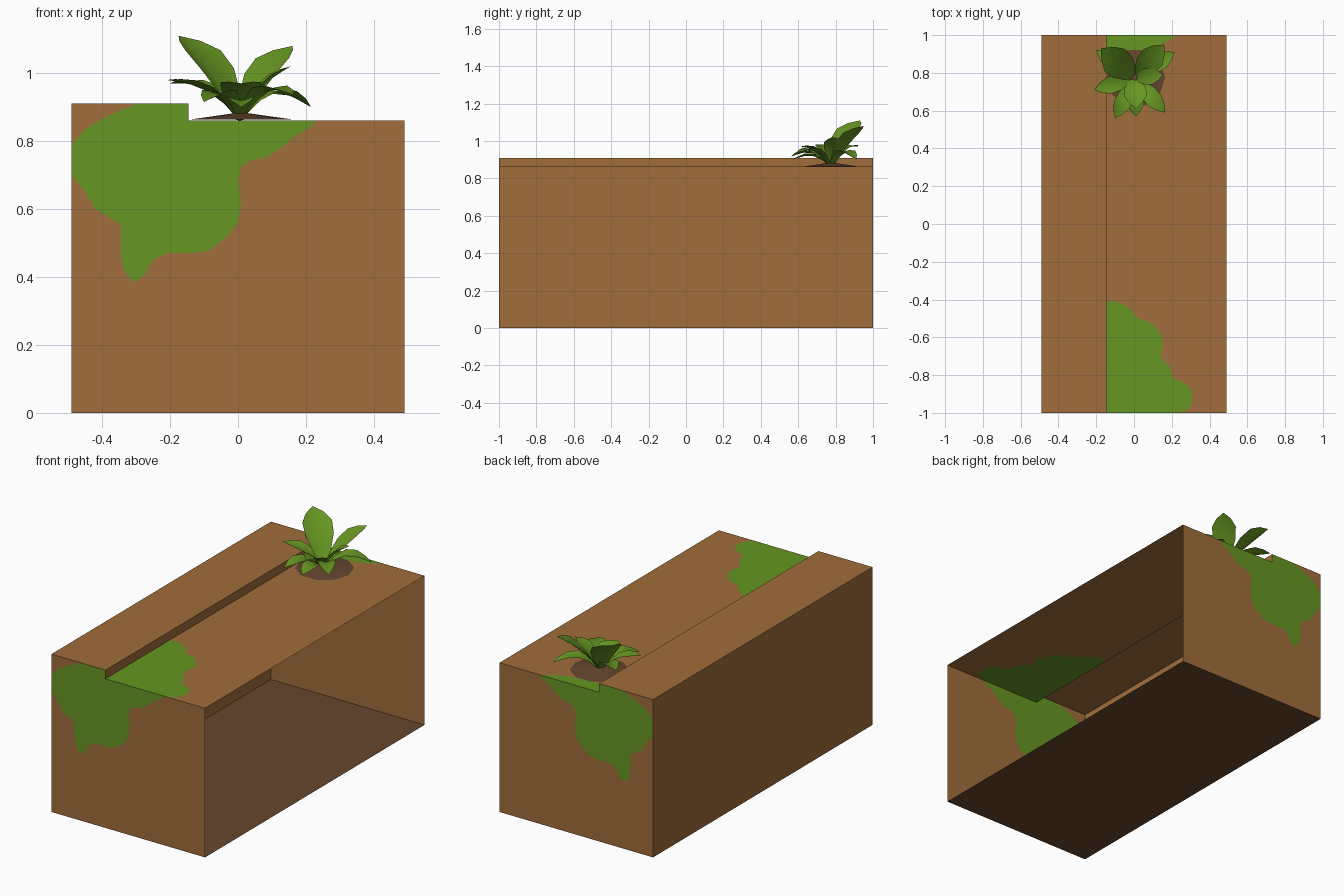
import bpy, bmesh, math
from mathutils import Vector

if "Cube" in bpy.data.objects:
    bpy.data.objects.remove(bpy.data.objects["Cube"])


def material(name, rgb):
    m = bpy.data.materials.new(name)
    m.diffuse_color = (*rgb, 1)
    m.use_nodes = True
    m.node_tree.nodes["Principled BSDF"].inputs["Base Color"].default_value = m.diffuse_color
    return m


EARTH = material("earth brown", (0.352, 0.153, 0.044))
SOIL = material("dark soil", (0.130, 0.062, 0.027))
GREEN = material("leaf green", (0.133, 0.305, 0.016))


def make_object(name, bm, mats):
    me = bpy.data.meshes.new(name)
    bm.to_mesh(me)
    bm.free()
    for m in mats:
        me.materials.append(m)
    ob = bpy.data.objects.new(name, me)
    bpy.context.collection.objects.link(ob)
    return ob


def add_face(bm, pts, mat=0, centre=Vector((-0.3, 0, 0.45))):
    """Flat polygon turned to face away from the block centre."""
    f = bm.faces.new([bm.verts.new(p) for p in pts])
    f.normal_update()
    if f.normal.dot(f.calc_center_median() - centre) < 0:
        f.normal_flip()
    f.material_index = mat


X, STEP, LOW, HIGH = 0.49, -0.145, 0.86, 0.91

# moss outlines on the end walls (x, z)
moss_low = [(.225, LOW), (.22, .845), (.175, .82), (.12, .775), (.08, .75), (.04, .745),
            (.01, .725), (0, .68), (.01, .62), (0, .56), (-.03, .52), (-.09, .475),
            (-.15, .47), (-.21, .47), (-.25, .45), (-.28, .40), (-.31, .385), (-.335, .42),
            (-.345, .46), (-.345, .555), (-.42, .60), (-.45, .65), (-X, .70)]
moss_high = [(-X, .79), (-.45, .835), (-.41, .86), (-.36, .885), (-.30, HIGH)]

# moss outlines on the lower top (x, y)
moss_front = [(STEP, -.41), (-.09, -.41), (-.03, -.44), (.02, -.50), (.09, -.52), (.14, -.58),
              (.155, -.63), (.14, -.70), (.19, -.76), (.21, -.82), (.27, -.84), (.305, -.88),
              (.31, -.94), (.28, -.985), (.24, -1)]
moss_back = [(STEP, .92), (-.02, .91), (.10, .93), (.18, .97), (.225, 1)]

# stepped earth block, open on the right side
bm = bmesh.new()
for y in (-1, 1):
    def wall(pts, mat):
        add_face(bm, [(x, y, z) for x, z in pts], mat)
    wall(moss_low + moss_high + [(STEP, HIGH), (STEP, LOW)], 1)
    wall(moss_high + [(-X, HIGH)], 0)
    wall(moss_low + [(-X, 0), (X, 0), (X, LOW)], 0)


def top(pts, mat):
    add_face(bm, [(x, y, LOW) for x, y in pts], mat)


top(moss_front + [(STEP, -1)], 1)
top(moss_back + [(STEP, 1)], 1)
top(moss_front + [(X, -1), (X, 1)] + moss_back[::-1], 0)
add_face(bm, [(-X, -1, HIGH), (STEP, -1, HIGH), (STEP, 1, HIGH), (-X, 1, HIGH)])
add_face(bm, [(STEP, -1, LOW), (STEP, 1, LOW), (STEP, 1, HIGH), (STEP, -1, HIGH)])
add_face(bm, [(-X, -1, 0), (-X, 1, 0), (-X, 1, HIGH), (-X, -1, HIGH)])
make_object("earth_block", bm, [EARTH, GREEN])

# dark floor
bm = bmesh.new()
add_face(bm, [(-X, -1, 0), (X, -1, 0), (X, 1, 0), (-X, 1, 0)])
make_object("floor", bm, [SOIL])

# low soil mound under the plant
bm = bmesh.new()
ring = [bm.verts.new((.01 + .155 * math.cos(i * math.tau / 10),
                      .775 + .155 * math.sin(i * math.tau / 10), LOW + .003)) for i in range(10)]
tip = bm.verts.new((.01, .775, LOW + .025))
for i in range(10):
    bm.faces.new((ring[i], ring[(i + 1) % 10], tip))
make_object("soil_mound", bm, [SOIL])

# leaves: tip position, width, upward arch
ROOT = Vector((0.005, 0.775, LOW))
LEAVES = [
    ((-.175, .93, 1.11), .16, .02), ((.16, .95, 1.08), .13, .02), ((.01, .61, .97), .12, .03),
    ((.155, .79, 1.02), .09, .02), ((-.21, .71, .98), .09, .03), ((-.10, .56, .915), .09, .05),
    ((.165, .59, .935), .09, .05), ((.215, .91, .90), .09, .06), ((-.20, .92, .97), .09, .04),
    ((.01, .57, .90), .09, .04)]
WIDTHS = [(0, .2), (.25, .6), (.5, .95), (.72, 1), (.88, .6)]

bm = bmesh.new()
for tip_pos, width, arch in LEAVES:
    span = Vector(tip_pos) - ROOT
    side = span.cross(Vector((0, 0, 1))).normalized()
    rib_up = side.cross(span).normalized()
    rows = []
    for t, w in WIDTHS:
        c = ROOT + span * t + rib_up * arch * math.sin(math.pi * t)
        edge = side * width * w / 2
        lift = rib_up * .15 * width * w
        rows.append([bm.verts.new(p) for p in (c - edge + lift, c, c + edge + lift)])
    end = bm.verts.new(tip_pos)
    faces = []
    for a, b in zip(rows, rows[1:]):
        faces += [bm.faces.new((a[i], a[i + 1], b[i + 1], b[i])) for i in (0, 1)]
    faces += [bm.faces.new((rows[-1][i], rows[-1][i + 1], end)) for i in (0, 1)]
    for f in faces:
        f.normal_update()
        if f.normal.dot(rib_up) < 0:
            f.normal_flip()
        f.smooth = True
make_object("plant_leaves", bm, [GREEN])
